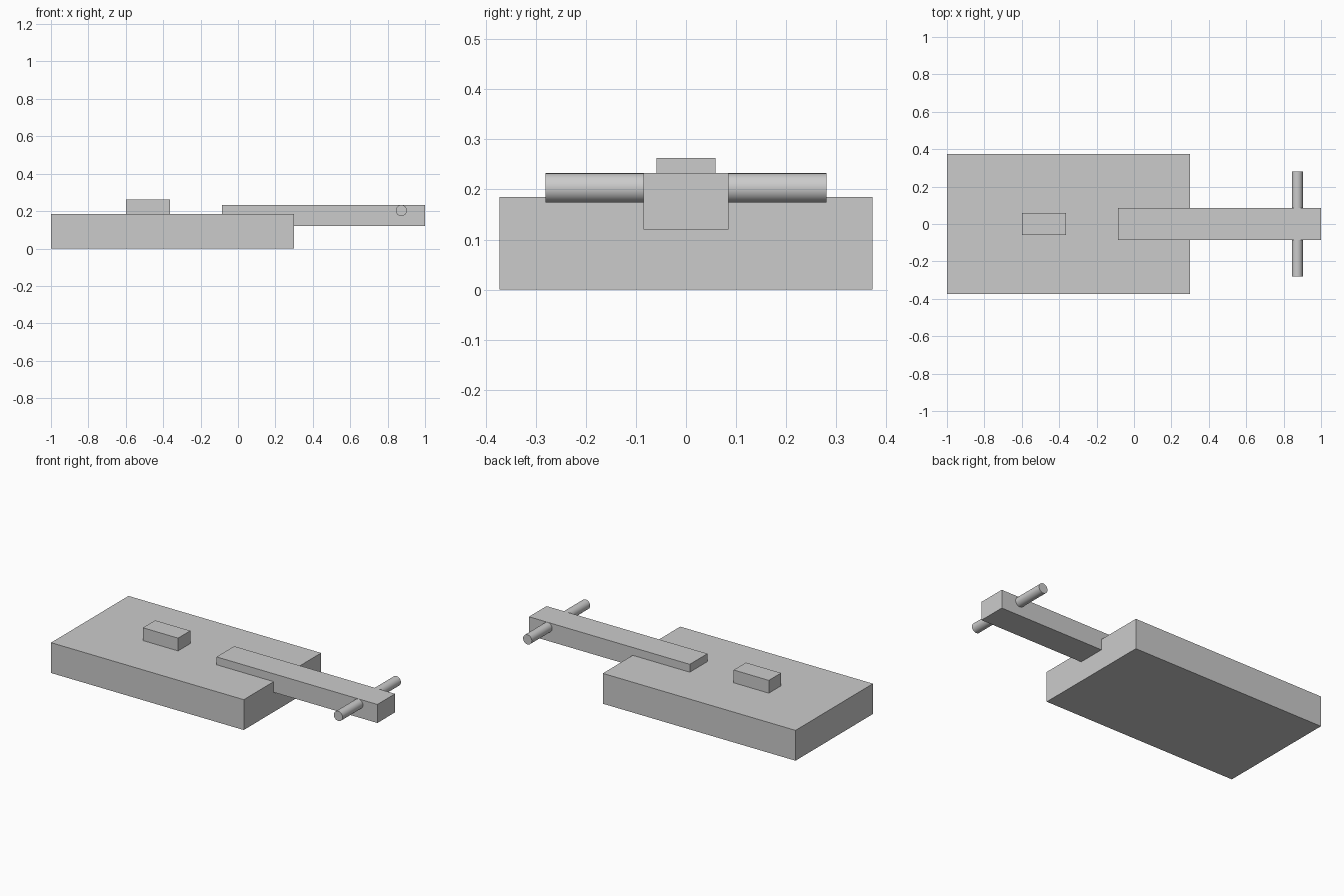
import bpy
from math import radians

cube = bpy.data.objects.get("Cube")
if cube:
    bpy.data.objects.remove(cube, do_unlink=True)

grey = bpy.data.materials.new("plain grey")
grey.use_nodes = True
colour = (0.6, 0.6, 0.6, 1)
grey.diffuse_color = colour
grey.node_tree.nodes["Principled BSDF"].inputs["Base Color"].default_value = colour


def finish(name):
    obj = bpy.context.object
    obj.name = name
    obj.data.name = name
    obj.data.materials.append(grey)
    return obj


def box(name, x, half_width, z):
    """Box spanning x and z ranges, centred on y."""
    bpy.ops.mesh.primitive_cube_add(size=1, location=(sum(x) / 2, 0, sum(z) / 2))
    obj = finish(name)
    obj.scale = (x[1] - x[0], 2 * half_width, z[1] - z[0])
    bpy.ops.object.transform_apply(location=False, rotation=False, scale=True)
    return obj


# Wide slab, small raised block and long arm
box("base_slab", (-1, 0.3), 0.373, (0, 0.185))
box("raised_block", (-0.6, -0.363), 0.059, (0.15, 0.263))
box("arm", (-0.085, 1), 0.085, (0.12, 0.233))

# Round bar crossing the end of the arm
bpy.ops.mesh.primitive_cylinder_add(vertices=48, radius=0.0295, depth=0.562,
                                    location=(0.873, 0, 0.203),
                                    rotation=(radians(90), 0, 0))
finish("cross_bar")
bpy.ops.object.shade_smooth_by_angle(angle=radians(30))
